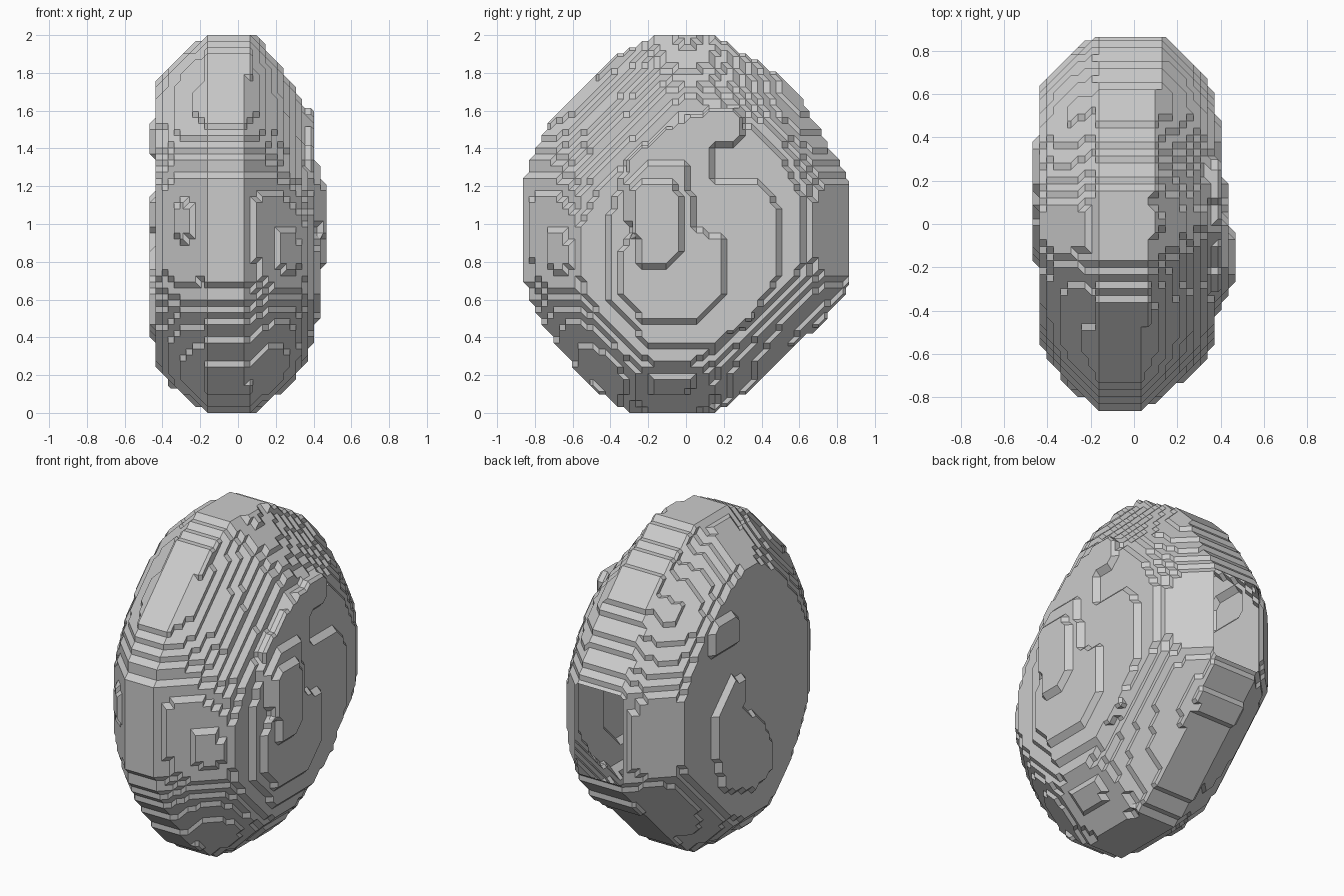
import bpy, bmesh
from itertools import product
from math import exp, log
from mathutils import Vector

if "Cube" in bpy.data.objects:
    bpy.data.objects.remove(bpy.data.objects["Cube"])

STEP = 2 / 62      # size of one stair step
SOFT = .025        # rounding of the contours inside the outline

# Side outline (y, z), clockwise from the top
OUTLINE = [(-.16, 2), (.13, 2), (.25, 1.94), (.42, 1.83), (.57, 1.73), (.87, 1.23),
           (.87, .68), (.74, .5), (.42, .2), (.22, .03), (.12, 0), (-.3, 0),
           (-.45, .1), (-.6, .25), (-.78, .5), (-.84, .62), (-.87, .82),
           (-.87, 1.2), (-.8, 1.4), (-.7, 1.58), (-.5, 1.77), (-.35, 1.9)]

# Raised pads on the two broad sides: surface x and outline (y, z)
LEFT_PADS = [
    (.403, [(.1, 1.6), (.27, 1.61), (.31, 1.5), (.27, 1.42), (.14, 1.42), (.14, 1.24),
            (.38, 1.24), (.48, 1.1), (.5, .75), (.35, .5), (.15, .36), (-.2, .36),
            (-.4, .6), (-.42, 1), (-.3, 1.35), (-.1, 1.52)]),
    (.435, [(-.2, 1.32), (.02, 1.32), (.03, .97), (.21, .92), (.21, .65), (.05, .47),
            (-.22, .47), (-.35, .65), (-.35, .85), (-.29, .95), (-.33, 1.2)]),
    (.468, [(-.22, 1.23), (-.08, 1.23), (-.04, 1.17), (-.04, .85), (-.1, .76),
            (-.24, .76), (-.24, .9), (-.28, .97), (-.28, 1.17)])]
RIGHT_PADS = [
    (.468, [(.2, 1.15), (.05, 1.1), (.1, .95), (-.1, .78), (-.17, .65), (-.17, .45),
            (0, .4), (.28, .5), (.38, .8), (.35, 1)]),
    (.468, [(.2, 1.56), (.32, 1.56), (.38, 1.5), (.38, 1.35), (.15, 1.35), (.15, 1.5)])]


def inside(y, z, poly):
    """Even-odd test of a point against an outline."""
    hit = False
    for (ay, az), (by, bz) in zip(poly, poly[1:] + poly[:1]):
        if (az > z) != (bz > z) and y < ay + (z - az) * (by - ay) / (bz - az):
            hit = not hit
    return hit


def rim_distances(y, z):
    """Distance inside each edge of the side outline, negative outside."""
    result = []
    for a, b in zip(OUTLINE, OUTLINE[1:] + OUTLINE[:1]):
        dy, dz = b[0] - a[0], b[1] - a[1]
        result.append(((y - a[0]) * dz - (z - a[1]) * dy) / (dy * dy + dz * dz) ** .5)
    return result


def half_width(start, full, t):
    """Rounded edge profile from the rim to the flat of a broad side."""
    return start + (full - start) * (1 - (1 - min(1, t)) ** 1.6)


def x_span(y, z):
    edges = rim_distances(y, z)
    if min(edges) < 0:
        return None
    d = max(0, -SOFT * log(sum(exp(-e / SOFT) for e in edges)))
    way = Vector((y, z - 1)).normalized()
    # The left shoulder slopes most gently towards the upper front
    left_slope = .31 + .22 * max(0, way.dot(Vector((-.5, .87)))) ** 2
    right_slope = .27 + .08 * max(0, -way.x)
    left = half_width(.09 + .05 * way.x, .373, d / left_slope)
    right = -half_width(.17, .443, d / right_slope)
    for x, poly in LEFT_PADS:
        if inside(y, z, poly):
            left = max(left, x)
    for x, poly in RIGHT_PADS:
        if inside(y, z, poly):
            right = min(right, -x)
    return right, left


# Fill the solid on a regular grid
solid = set()
for j, k in product(range(-27, 27), range(62)):
    span = x_span((j + .75) * STEP, (k + .5) * STEP)
    if span:
        solid.update((i, j, k) for i in range(-14, 15) if span[0] < i * STEP < span[1])

CORNERS = list(product((0, 2), repeat=3))
patches = {}


def patch(mask):
    """Chamfer triangles for one grid cell with the given filled corners."""
    if mask in patches:
        return patches[mask]
    full = [c for c, m in zip(CORNERS, mask) if m]
    empty = [c for c, m in zip(CORNERS, mask) if not m]
    cuts = [tuple((p + q) // 2 for p, q in zip(a, b)) for a in full for b in empty
            if sum(p != q for p, q in zip(a, b)) == 1]
    hollow = len(full) > 4
    hull = bmesh.new()
    verts = [hull.verts.new(c) for c in (empty if hollow else full) + cuts]
    middle = sum((v.co for v in verts), Vector()) / len(verts)
    bmesh.ops.convex_hull(hull, input=verts)
    tris = []
    for f in hull.faces:
        pts = [tuple(round(c) for c in v.co) for v in f.verts]
        on_wall = any(len(set(axis)) == 1 and axis[0] != 1 for axis in zip(*pts))
        if on_wall or any(p not in cuts for p in pts):
            continue
        f.normal_update()
        if (f.normal.dot(f.calc_center_median() - middle) < 0) != hollow:
            pts.reverse()
        tris.append(pts)
    hull.free()
    patches[mask] = tris
    return tris


# Wrap the solid in stepped, chamfered faces, leaving the cut at the back open
bm = bmesh.new()
points = {}


def point(key):
    if key not in points:
        x, y, z = key
        points[key] = bm.verts.new((x * STEP / 2, (y + 1.5) * STEP / 2, (z + 1) * STEP / 2))
    return points[key]


for i, j, k in product(range(-15, 15), range(-28, 26), range(-1, 62)):
    mask = tuple((i + a // 2, j + b // 2, k + c // 2) in solid for a, b, c in CORNERS)
    if any(mask) and not all(mask):
        for tri in patch(mask):
            bm.faces.new([point((2 * i + a, 2 * j + b, 2 * k + c)) for a, b, c in tri])

mesh = bpy.data.meshes.new("stepped_stone")
bm.to_mesh(mesh)
bm.free()
stone = bpy.data.objects.new("stepped_stone", mesh)
bpy.context.collection.objects.link(stone)

# Plain grey stone
grey = bpy.data.materials.new("stone_grey")
grey.use_nodes = True
grey.diffuse_color = (.6, .6, .6, 1)
grey.node_tree.nodes["Principled BSDF"].inputs["Base Color"].default_value = (.6, .6, .6, 1)
mesh.materials.append(grey)
